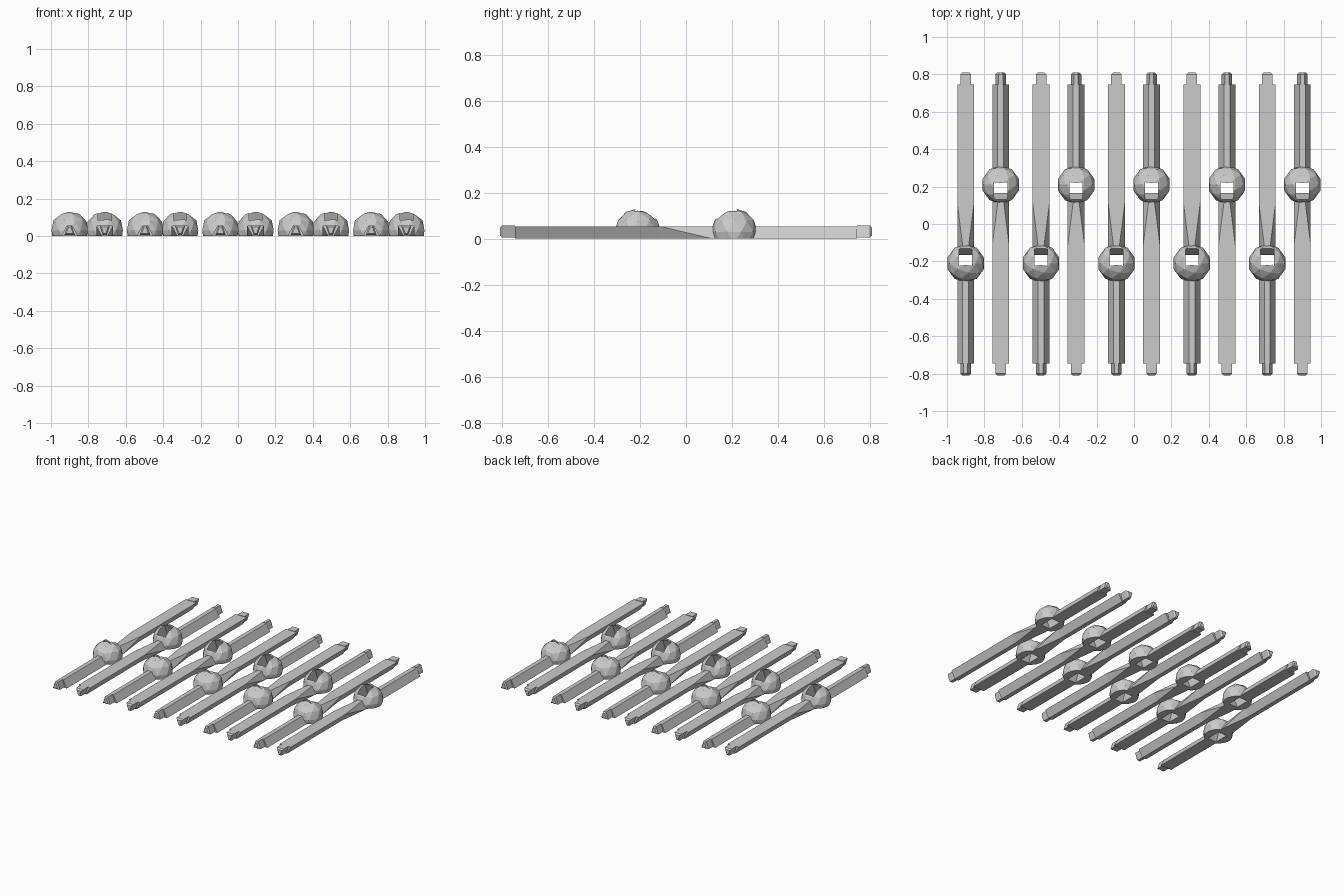
import bpy, bmesh, math
from mathutils import Matrix

if "Cube" in bpy.data.objects:
    bpy.data.objects.remove(bpy.data.objects["Cube"])

grey = bpy.data.materials.new("plain grey")
grey.diffuse_color = (0.6, 0.6, 0.6, 1)
grey.use_nodes = True
grey.node_tree.nodes["Principled BSDF"].inputs["Base Color"].default_value = grey.diffuse_color


def make_object(name, bm):
    bmesh.ops.recalc_face_normals(bm, faces=bm.faces)
    mesh = bpy.data.meshes.new(name)
    bm.to_mesh(mesh)
    bm.free()
    mesh.materials.append(grey)
    obj = bpy.data.objects.new(name, mesh)
    bpy.context.collection.objects.link(obj)
    return obj


def ring(bm, y, bottom, top, z0, z1):
    """Trapezoid cross-section given by its bottom and top widths."""
    pts = [(-bottom / 2, z0), (bottom / 2, z0), (top / 2, z1), (-top / 2, z1)]
    return [bm.verts.new((x, y, z)) for x, z in pts]


def loft(rings, bm, twist=None):
    """Skin rings; the twist span is split from wide bottom to wide top."""
    for n, (a, b) in enumerate(zip(rings, rings[1:])):
        for i in range(4):
            j = (i + 1) % 4
            if n == twist and i in (1, 3):
                lo, hi = (i, j) if i == 1 else (j, i)
                bm.faces.new((a[lo], b[hi], a[hi]))
                bm.faces.new((a[lo], b[lo], b[hi]))
            else:
                bm.faces.new((a[i], a[j], b[j], b[i]))
    bm.faces.new(rings[0])
    bm.faces.new(rings[-1])


def bar():
    # ridge-up half, twisted middle, ridge-down half, with small end tenons
    W, N, H = 0.09, 0.032, 0.054
    bm = bmesh.new()
    loft([ring(bm, -0.81, 0.036, 0.012, 0.014, 0.048),
          ring(bm, -0.80, 0.056, 0.022, 0.006, 0.057),
          ring(bm, -0.745, 0.056, 0.022, 0.006, 0.057),
          ring(bm, -0.745, W, N, 0, H),
          ring(bm, -0.115, W, N, 0, H),
          ring(bm, 0.115, N, W, 0, H),
          ring(bm, 0.745, N, W, 0, H),
          ring(bm, 0.745, 0.022, 0.056, 0.006, 0.057),
          ring(bm, 0.80, 0.022, 0.056, 0.006, 0.057),
          ring(bm, 0.81, 0.012, 0.036, 0.014, 0.048)], bm, twist=4)
    return make_object("bar", bm)


def ball():
    # faceted ball with a flat base
    bm = bmesh.new()
    bmesh.ops.create_icosphere(bm, subdivisions=2, radius=0.102,
                               matrix=Matrix.Translation((0, -0.21, 0.03)))
    cut = bmesh.ops.bisect_plane(bm, geom=bm.verts[:] + bm.edges[:] + bm.faces[:],
                                 plane_co=(0, 0, 0), plane_no=(0, 0, -1), clear_outer=True)
    edges = [e for e in cut["geom_cut"] if isinstance(e, bmesh.types.BMEdge)]
    bmesh.ops.contextual_create(bm, geom=edges)
    return make_object("ball", bm)


def slot_cutter():
    # slanted square shaft, its upper mouth shifted towards the middle
    bm = bmesh.new()
    bmesh.ops.create_cube(bm, size=1)
    for v in bm.verts:
        z = v.co.z * 0.4 + 0.05
        v.co = (v.co.x * 0.07, -0.219 + v.co.y * 0.105 + z * 0.4, z)
    obj = make_object("slot_cutter", bm)
    obj.hide_render = True
    return obj


# bore the slanted square hole through ball and bar
cutter = slot_cutter()
parts = [bar(), ball()]
for part in parts:
    mod = part.modifiers.new("slot", 'BOOLEAN')
    mod.operation, mod.object, mod.solver = 'DIFFERENCE', cutter, 'EXACT'
depsgraph = bpy.context.evaluated_depsgraph_get()
meshes = {p.name: bpy.data.meshes.new_from_object(p.evaluated_get(depsgraph)) for p in parts}
for obj in parts + [cutter]:
    bpy.data.objects.remove(obj)

# five pairs, the second of each pair turned end for end
for k in range(5):
    for start, angle in ((-0.9, 0), (-0.7125, math.pi)):
        for name, mesh in meshes.items():
            obj = bpy.data.objects.new(name, mesh)
            obj.location.x = start + 0.4031 * k
            obj.rotation_euler.z = angle
            bpy.context.collection.objects.link(obj)
